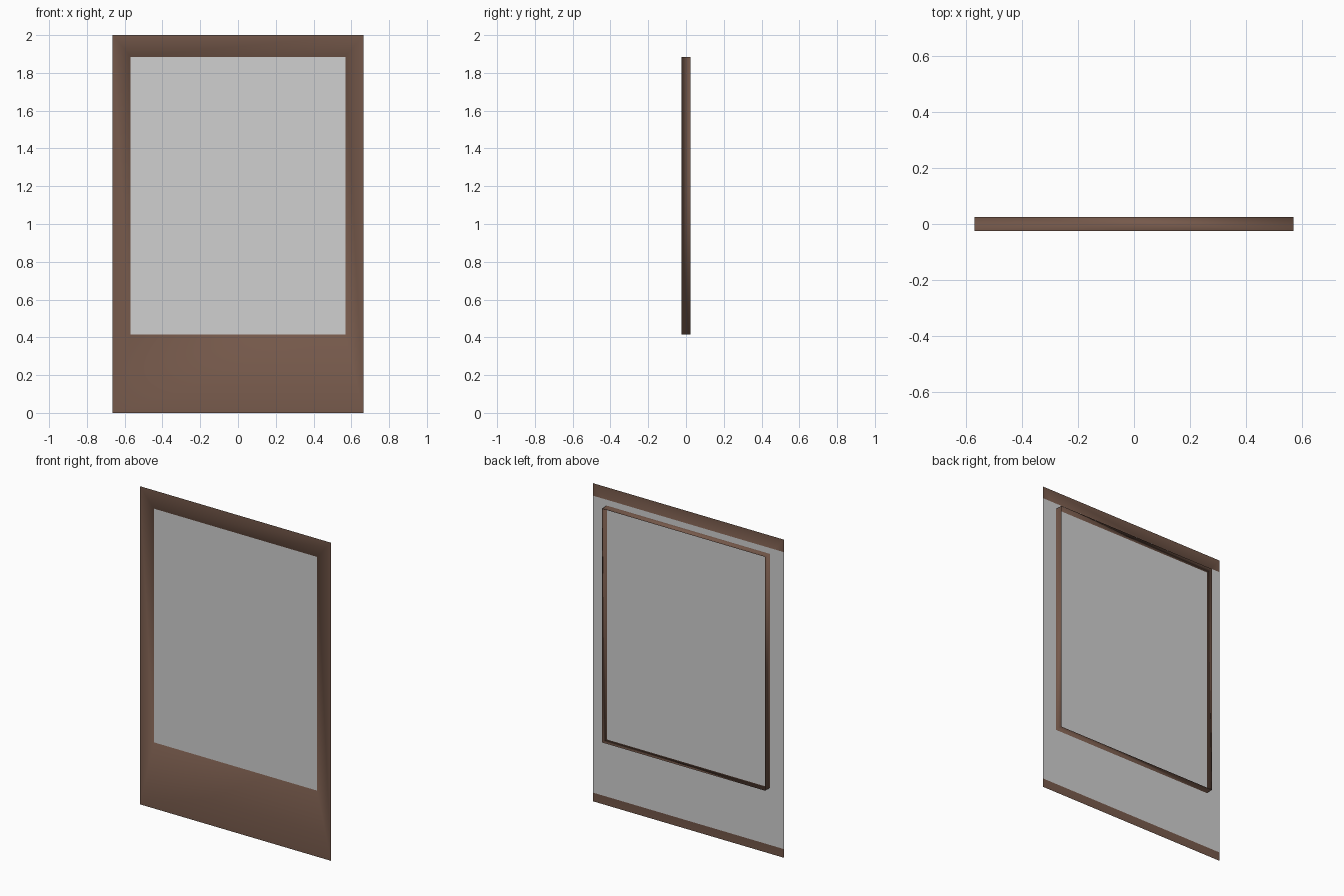
import bpy, bmesh

if "Cube" in bpy.data.objects:
    bpy.data.objects.remove(bpy.data.objects["Cube"])

FRONT, BACK = -0.025, 0.025


def material(name, rgb):
    m = bpy.data.materials.new(name)
    m.diffuse_color = (*rgb, 1.0)
    m.use_nodes = True
    m.node_tree.nodes["Principled BSDF"].inputs["Base Color"].default_value = m.diffuse_color
    return m


def make_object(name, bm, mat, smooth):
    mesh = bpy.data.meshes.new(name)
    for f in bm.faces:
        f.smooth = smooth
    bm.to_mesh(mesh)
    bm.free()
    mesh.materials.append(mat)
    obj = bpy.data.objects.new(name, mesh)
    bpy.context.collection.objects.link(obj)
    return obj


def rectangle(bm, half_width, low, high, y):
    corners = ((-1, low), (1, low), (1, high), (-1, high))
    return [bm.verts.new((s * half_width, y, z)) for s, z in corners]


brown = material("brown wood", (0.18, 0.10, 0.07))
grey = material("light grey", (0.63, 0.63, 0.63))

# Thin front frame with a window opening, whose lining runs back as a thin wall
bm = bmesh.new()
outer = rectangle(bm, 0.665, 0.0, 2.0, FRONT)
inner = rectangle(bm, 0.568, 0.415, 1.885, FRONT)
rear = rectangle(bm, 0.568, 0.415, 1.885, BACK)
for i in range(4):
    j = (i + 1) % 4
    bm.faces.new((outer[i], outer[j], inner[j], inner[i]))
    bm.faces.new((inner[i], inner[j], rear[j], rear[i]))
make_object("window_frame", bm, brown, True)

# Grey sheet just behind the frame, leaving brown strips at top and bottom of the back
bm = bmesh.new()
bm.faces.new(rectangle(bm, 0.665, 0.055, 1.922, FRONT + 0.001))
make_object("window_pane", bm, grey, False)
